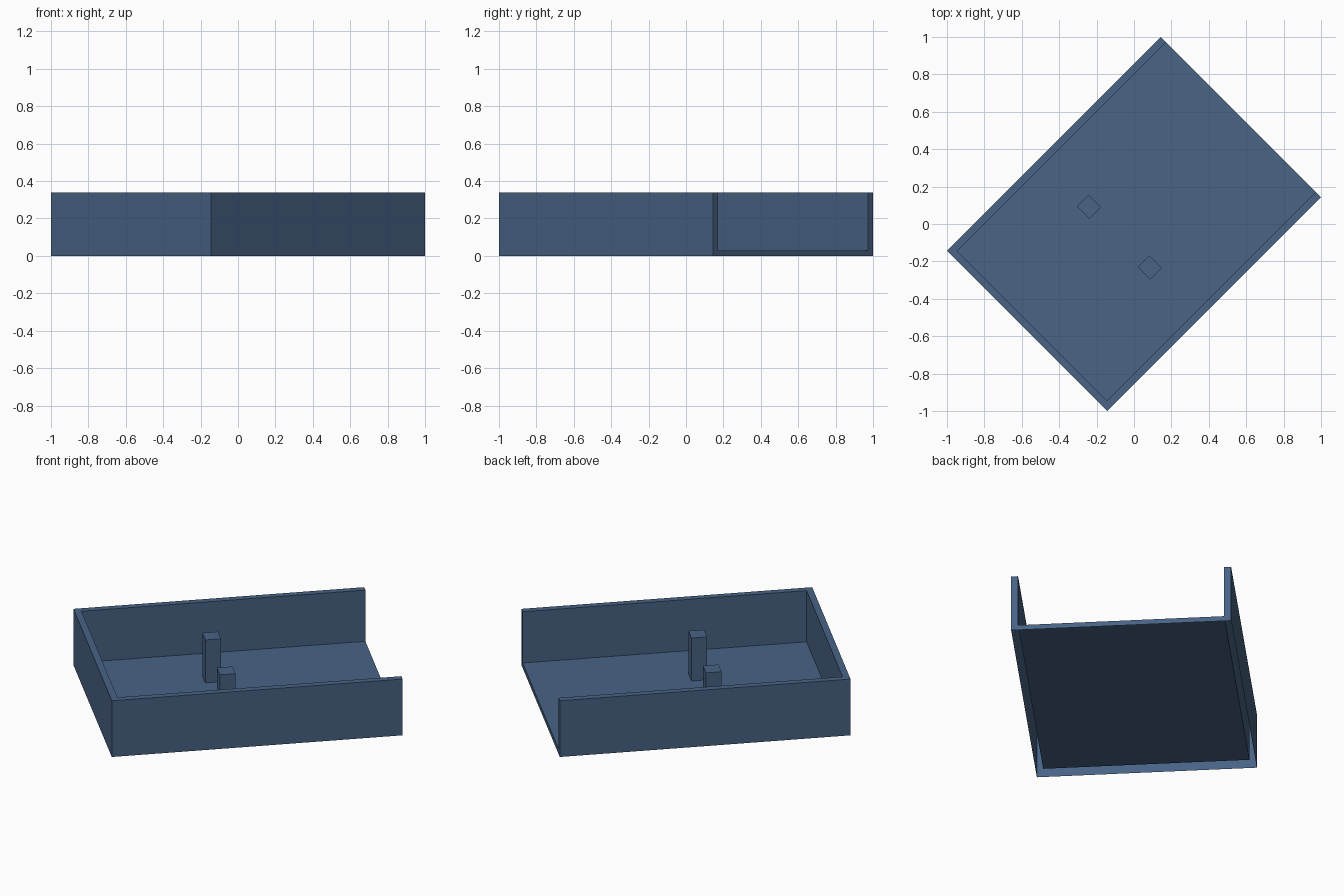
import bpy, bmesh, math
from mathutils import Matrix

if "Cube" in bpy.data.objects:
    bpy.data.objects.remove(bpy.data.objects["Cube"])

L, W, H = 0.809, 0.605, 0.34     # half length, half width, height
T, F = 0.038, 0.03               # wall thickness, floor level
TURN = math.radians(45)

blue = bpy.data.materials.new("slate_blue")
blue.diffuse_color = (0.065, 0.125, 0.235, 1)
blue.use_nodes = True
blue.node_tree.nodes["Principled BSDF"].inputs["Base Color"].default_value = blue.diffuse_color


def finish(name, bm):
    """Turn the part 45 degrees and add it to the scene."""
    bm.transform(Matrix.Rotation(TURN, 4, 'Z'))
    me = bpy.data.meshes.new(name)
    bm.to_mesh(me)
    bm.free()
    me.materials.append(blue)
    bpy.context.collection.objects.link(bpy.data.objects.new(name, me))


# Tray: hollow-bottomed shell with three walls and one open end
bm = bmesh.new()


def face(*pts):
    bm.faces.new([bm.verts.new(p) for p in pts])


def wall(p, q, z0, z1):
    face((*p, z0), (*q, z0), (*q, z1), (*p, z1))


outer = [(L, W), (-L, W), (-L, -W), (L, -W)]
inner = [(L, W - T), (-L + T, W - T), (-L + T, -W + T), (L, -W + T)]
for i in range(3):
    o0, o1, i0, i1 = outer[i], outer[i + 1], inner[i], inner[i + 1]
    wall(o0, o1, 0, H)                                     # outside
    wall(i1, i0, F, H)                                     # inside
    face((*o0, H), (*o1, H), (*i1, H), (*i0, H))           # rim
face(*[(*p, F) for p in inner])                            # floor
wall(inner[0], outer[0], 0, H)                             # wall ends
wall(outer[3], inner[3], 0, H)
wall(inner[3], inner[0], 0, F)                             # floor lip
bmesh.ops.remove_doubles(bm, verts=bm.verts, dist=1e-5)
finish("tray", bm)

# Two square posts standing on the floor
for name, v in (("left_post", 0.235), ("right_post", -0.224)):
    bm = bmesh.new()
    bmesh.ops.create_cube(bm, size=1, matrix=Matrix.Translation((-0.105, v, F + 0.13))
                          @ Matrix.Diagonal((0.087, 0.094, 0.26, 1)))
    finish(name, bm)
